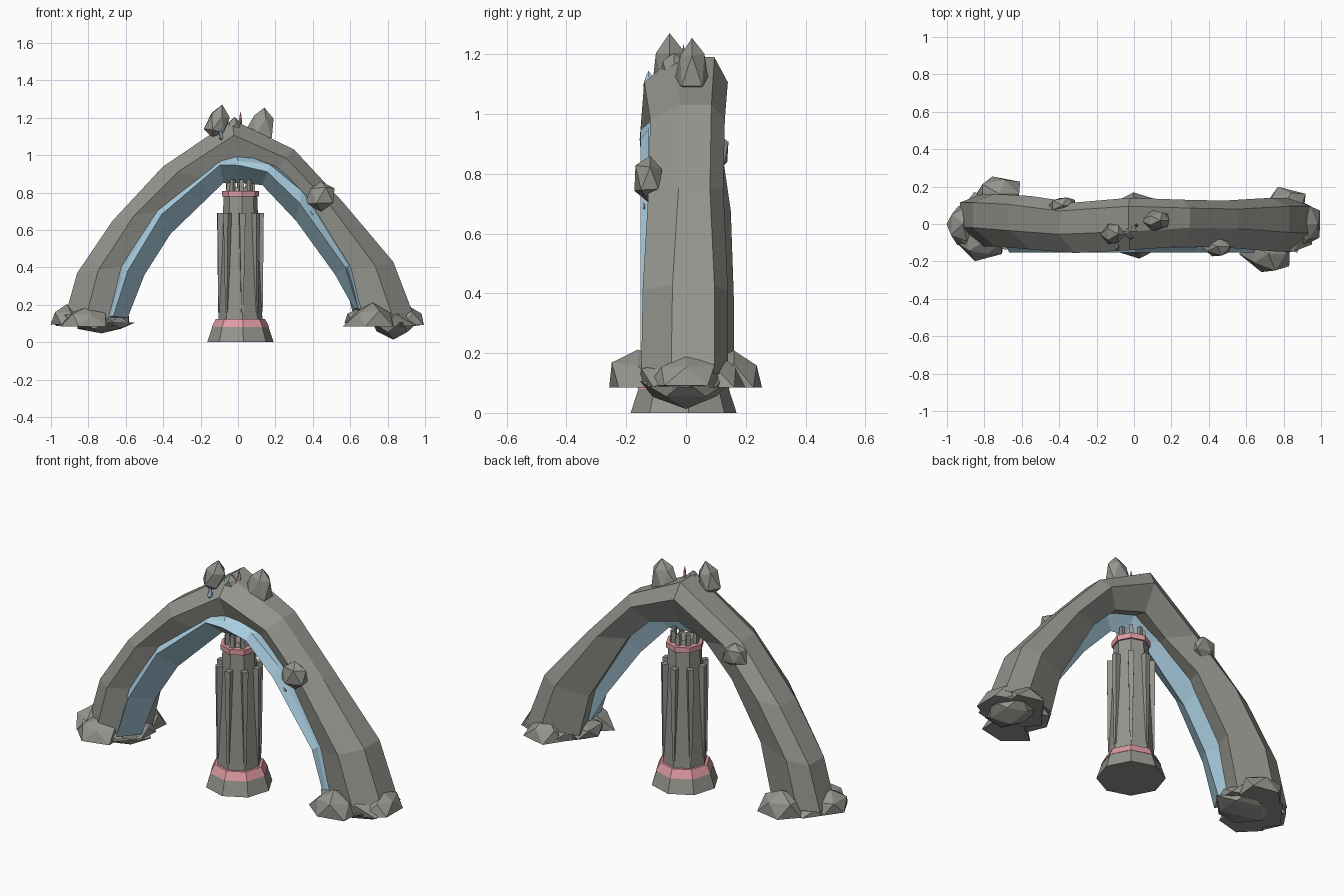
import bpy, bmesh, math, random
from mathutils import Vector, Matrix

cube = bpy.data.objects.get("Cube")
if cube:
    bpy.data.objects.remove(cube, do_unlink=True)


def material(name, colour):
    mat = bpy.data.materials.new(name)
    mat.use_nodes = True
    mat.diffuse_color = (*colour, 1)
    mat.node_tree.nodes["Principled BSDF"].inputs["Base Color"].default_value = (*colour, 1)
    return mat


STONE = material("grey stone", (.295, .3, .27))
BLUE = material("pale blue", (.4, .62, .75))
PINK = material("dusty pink", (.75, .33, .37))


def finish(name, bm, mat):
    bmesh.ops.recalc_face_normals(bm, faces=bm.faces)
    mesh = bpy.data.meshes.new(name)
    bm.to_mesh(mesh)
    bm.free()
    mesh.materials.append(mat)
    obj = bpy.data.objects.new(name, mesh)
    bpy.context.collection.objects.link(obj)
    return obj


def loft(name, rings, mat):
    """Skin a list of equal closed rings and cap both ends."""
    bm = bmesh.new()
    loops = [[bm.verts.new(p) for p in ring] for ring in rings]
    for a, b in zip(loops, loops[1:]):
        for i in range(len(a)):
            j = (i + 1) % len(a)
            bm.faces.new((a[i], a[j], b[j], b[i]))
    bm.faces.new(loops[0])
    bm.faces.new(loops[-1])
    return finish(name, bm, mat)


def rock(name, centre, size, seed, point=0, turn=0, mat=STONE, rough=.2, floor=1.2):
    """Faceted boulder; point narrows its top into a peak, floor flattens its base."""
    rng = random.Random(seed)
    bm = bmesh.new()
    bmesh.ops.create_icosphere(bm, subdivisions=1, radius=1)
    for v in bm.verts:
        v.co *= 1 + rng.uniform(-rough, rough * .6)
        if v.co.z > 0:
            v.co.xy *= 1 - point * min(v.co.z, 1)
        v.co.z = max(v.co.z, -floor)
    place = Matrix.Translation(centre) @ Matrix.Rotation(turn, 4, "Y") @ Matrix.Diagonal((*size, 1))
    bmesh.ops.transform(bm, matrix=place, verts=bm.verts)
    return finish(name, bm, mat)


def at(p, y):
    return Vector((p[0], y, p[1]))


# Stone arch: hexagonal section between an outer and an inner curve, deeper at the back
outer = [(-.93, .12), (-.86, .37), (-.67, .65), (-.4, .94), (-.03, 1.19),
         (.3, 1.03), (.56, .75), (.83, .43), (.945, .13)]
inner = [(-.66, .12), (-.59, .41), (-.4, .71), (-.2, .88), (-.01, .99),
         (.2, .92), (.36, .76), (.6, .38), (.67, .13)]
front = [-.12, -.12, -.135, -.155, -.14, -.12, -.125, -.145, -.15]
back = [.16, .16, .15, .115, .14, .13, .125, .14, .14]
rings = []
for o, i, f, b in zip(outer, inner, front, back):
    o, i = Vector(o), Vector(i)
    mid = o.lerp(i, .42)
    rings.append([at(o, b - .045), at(o, f + .1), at(mid, f),
                  at(i, f + .035), at(o.lerp(i, 1.18), b - .06), at(mid, b)])
loft("stone_arch", rings, STONE)

# Blue lining: a light sill and a slanted panel, rooted in the arch's underside
rim = [(-.68, .14), (-.61, .39), (-.42, .71), (-.1, .96), (0, .97),
       (.17, .95), (.34, .81), (.59, .41), (.645, .18)]
lip = [(-.59, .13), (-.5, .36), (-.36, .58), (-.08, .85), (.03, .85),
       (.13, .84), (.31, .65), (.52, .36), (.62, .18)]
sill = [.15, .2, .2, .12, .2, .35, .4, .22, .1]
rings = []
for r, l, s, o, i in zip(rim, lip, sill, outer, inner):
    root = Vector(i).lerp(Vector(o), .15)
    edge = Vector(r).lerp(Vector(l), s)
    rings.append([at(root, -.08), at(r, -.125), at(edge, -.153), at(l, -.03), at(root, .02)])
loft("blue_lining", rings, BLUE)

# Octagonal pillar with pink collars
AXIS = Vector((.013, -.008, 0))


def octagon(radius, z):
    return [AXIS + Vector((radius * math.cos(a), radius * math.sin(a), z))
            for a in (math.tau * k / 8 + .09 for k in range(8))]


def drum(name, profile, mat):
    loft(name, [octagon(r, z) for r, z in profile], mat)


drum("pillar_base", [(.178, 0), (.152, .08)], STONE)
drum("lower_collar", [(.155, .08), (.132, .125)], PINK)
drum("pillar_shaft", [(.118, .12), (.09, .78)], STONE)
drum("upper_collar", [(.1, .778), (.1, .808)], PINK)
drum("pillar_cap", [(.07, .8), (.06, .83)], STONE)

# Tapering slats around the shaft and prongs rising from its top
for k in range(8):
    a = math.tau * k / 8 + .09

    def block(radius, half, depth, z):
        turn = Matrix.Rotation(a, 3, "Z")
        return [AXIS + turn @ Vector((radius + u * depth, v * half, z))
                for u, v in ((-1, -1), (1, -1), (1, 1), (-1, 1))]

    loft(f"pillar_slat_{k}", [block(.113, .006, .006, .16), block(.108, .016, .016, .69)], STONE)
    loft(f"top_prong_{k}", [block(.066, .013, .012, .8), block(.064, .01, .01, .87)], STONE)

# Rubble around both feet, the second foot turned half round
for name, side, seed in (("right", -1, 3), ("left", 1, 8)):
    rock(f"{name}_foot_slab", (side * .8, 0, .11), (.2, .2, .08), seed, .35, rough=.08, floor=.3)
    rock(f"{name}_foot_boulder", (side * .72, -side * .16, .12), (.165, .135, .1), seed + 1, .6, floor=.35)
    rock(f"{name}_foot_corner", (side * .81, side * .1, .115), (.14, .11, .085), seed + 2, .55, floor=.35)
    rock(f"{name}_foot_tip", (side * .915, 0, .125), (.11, .14, .075), seed + 3, .5, floor=.5)
    rock(f"{name}_foot_inner", (side * .66, -side * .02, .125), (.12, .14, .06), seed + 4, .4, floor=.6)
rock("left_foot_underside", (.83, 0, .09), (.15, .18, .08), 21, .65, math.pi, rough=.1, floor=.2)
rock("right_foot_underside", (-.73, 0, .095), (.19, .18, .05), 22, .6, math.pi, rough=.1, floor=.2)

# Peaks and loose stones on the arch
rock("pointed_peak", (.125, .02, 1.15), (.1, .075, .12), 31, .8, .15, rough=.15)
rock("blunt_peak", (-.11, -.055, 1.17), (.066, .068, .098), 32, .25, .25, rough=.15)
rock("crown_stone", (-.02, -.04, 1.155), (.05, .05, .045), 33, .4)
rock("front_stone", (.445, -.12, .785), (.09, .058, .088), 34, .2)
rock("back_stone", (-.38, .1, .87), (.08, .05, .075), 35, .2)
rock("blue_chip", (-.09, -.125, 1.11), (.012, .02, .035), 36, .6, mat=BLUE)
rock("pink_spike", (.013, -.008, 1.18), (.012, .012, .055), 37, .85, mat=PINK)
for k, (x, z) in enumerate([(.38, .7), (.41, .65)]):
    rock(f"stone_splinter_{k}", (x, -.13, z), (.012, .02, .05), 40 + k, .6, -.7)
